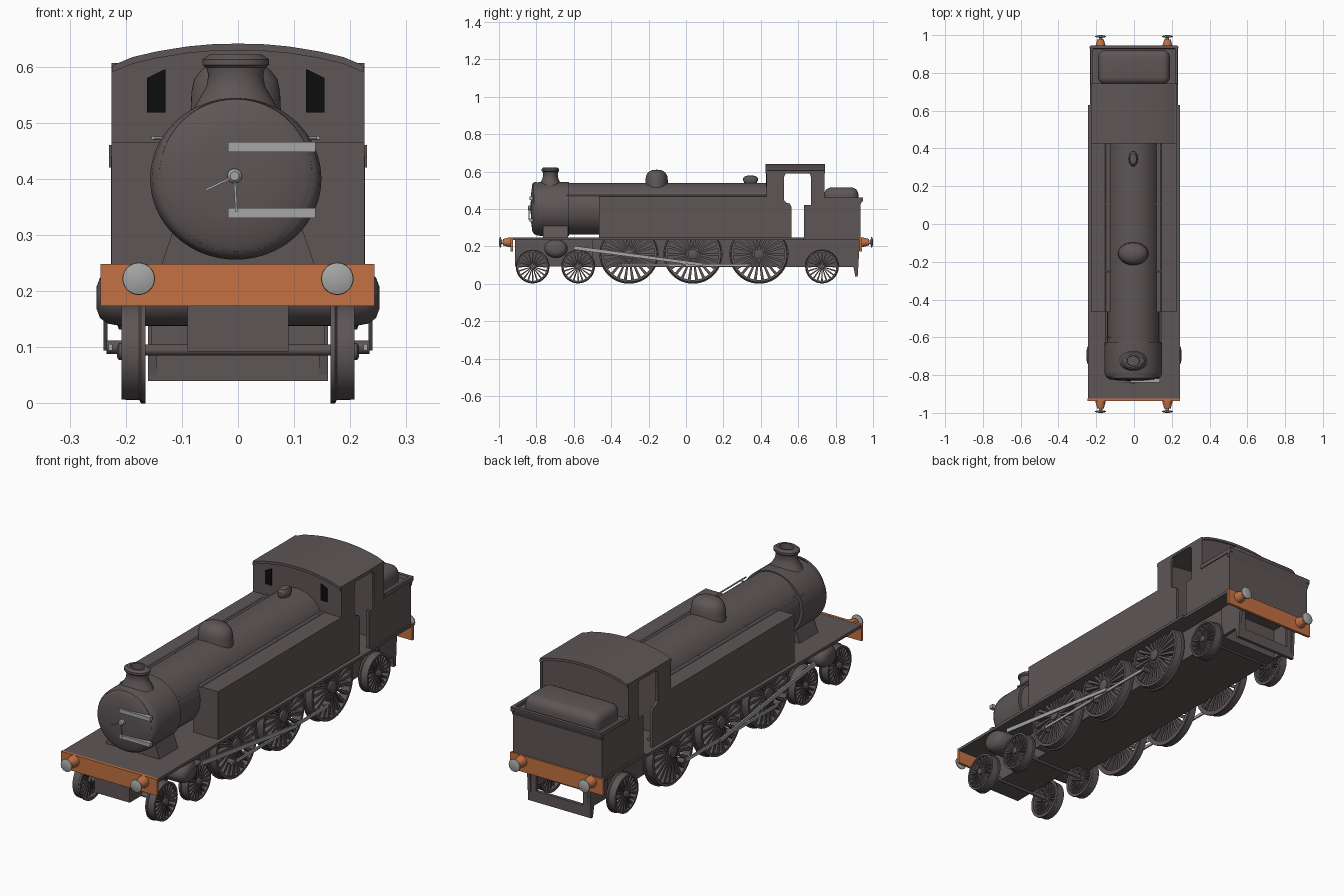
import bpy, bmesh, math
from mathutils import Vector

if "Cube" in bpy.data.objects:
    bpy.data.objects.remove(bpy.data.objects["Cube"])

def material(name, rgb):
    m = bpy.data.materials.new(name)
    m.diffuse_color = (*rgb, 1)
    m.use_nodes = True
    m.node_tree.nodes["Principled BSDF"].inputs["Base Color"].default_value = m.diffuse_color
    return m

BODY = material("dark_warm_grey", (0.112, 0.092, 0.094))
ORANGE = material("beam_orange", (0.55, 0.165, 0.055))
STEEL = material("light_steel", (0.38, 0.38, 0.38))
BLACK = material("window_black", (0.004, 0.004, 0.004))
CX = -0.004  # boiler centre line


def finish(name, bm, mat, angle=35):
    bmesh.ops.remove_doubles(bm, verts=bm.verts, dist=1e-5)
    bmesh.ops.recalc_face_normals(bm, faces=bm.faces)
    me = bpy.data.meshes.new(name)
    bm.to_mesh(me)
    bm.free()
    me.materials.append(mat)
    for p in me.polygons:
        p.use_smooth = True
    me.set_sharp_from_angle(angle=math.radians(angle))
    ob = bpy.data.objects.new(name, me)
    bpy.context.collection.objects.link(ob)
    return ob


def add_prism(bm, pts, axis, a, b):
    def place(p, h):
        return {'X': (h, p[0], p[1]), 'Y': (p[0], h, p[1]), 'Z': (p[0], p[1], h)}[axis]
    lo = [bm.verts.new(place(p, a)) for p in pts]
    hi = [bm.verts.new(place(p, b)) for p in pts]
    bm.faces.new(lo)
    bm.faces.new(hi)
    for i in range(len(pts)):
        j = (i + 1) % len(pts)
        bm.faces.new((lo[i], lo[j], hi[j], hi[i]))


def prism(name, pts, axis, a, b, mat=BODY):
    bm = bmesh.new()
    add_prism(bm, pts, axis, a, b)
    return finish(name, bm, mat)


def box(name, x0, x1, y0, y1, z0, z1, mat=BODY, bevel=0):
    bm = bmesh.new()
    add_prism(bm, [(x0, y0), (x1, y0), (x1, y1), (x0, y1)], 'Z', z0, z1)
    if bevel:
        bmesh.ops.recalc_face_normals(bm, faces=bm.faces)
        bmesh.ops.bevel(bm, geom=bm.edges[:], offset=bevel, segments=5, profile=0.5, affect='EDGES')
    return finish(name, bm, mat)


def add_lathe(bm, prof, axis, c, su=1, sv=1, segs=48, closed=False):
    # revolve (radius, height) points; su, sv stretch the section
    rings = []
    for r, h in prof:
        ring = []
        for i in range(segs):
            t = 2 * math.pi * i / segs
            u, v = r * su * math.cos(t), r * sv * math.sin(t)
            co = {'X': (h, u, v), 'Y': (u, h, v), 'Z': (u, v, h)}[axis]
            ring.append(bm.verts.new(Vector(co) + Vector(c)))
        rings.append(ring)
    n = len(rings)
    for k in range(n if closed else n - 1):
        A, B = rings[k], rings[(k + 1) % n]
        for i in range(segs):
            j = (i + 1) % segs
            bm.faces.new((A[i], A[j], B[j], B[i]))


def lathe(name, prof, axis, c, mat=BODY, su=1, sv=1, segs=48, closed=False):
    bm = bmesh.new()
    add_lathe(bm, prof, axis, c, su, sv, segs, closed)
    return finish(name, bm, mat)


def bar(name, p, q, w0, w1, axis, a, b, mat=STEEL):
    # flat tapered bar between two points
    p, q = Vector(p), Vector(q)
    d = (q - p).normalized()
    n = Vector((-d.y, d.x))
    prism(name, [p + n * w0, p - n * w0, q - n * w1, q + n * w1], axis, a, b, mat)


def wheel(name, s, y, z, r, spokes):
    bm = bmesh.new()
    rim = r * 0.87 if r > 0.12 else r * 0.85
    add_lathe(bm, [(rim, s * .165), (r, s * .165), (r, s * .173), (r * .96, s * .176),
                   (r * .95, s * .208), (rim, s * .208)], 'X', (0, y, z), closed=True)
    h = r * 0.17
    add_lathe(bm, [(0, s * .165), (h, s * .165), (h, s * .212), (h * .6, s * .216), (0, s * .216)],
              'X', (0, y, z), segs=20)
    for i in range(spokes):
        t = 2 * math.pi * i / spokes
        d, n = Vector((math.cos(t), math.sin(t))), Vector((-math.sin(t), math.cos(t)))
        c, w0, w1 = Vector((y, z)), r * .024, r * .05
        pts = [c + d * h * .8 - n * w0, c + d * rim * 1.02 - n * w1,
               c + d * rim * 1.02 + n * w1, c + d * h * .8 + n * w0]
        add_prism(bm, pts, 'X', s * .178, s * .203)
    finish(name, bm, BODY)


# wheels and axles
DRIVERS, CARRIERS = (-.305, .037, .39), (-.82, -.577, .727)
for s, side in ((-1, "left"), (1, "right")):
    for i, y in enumerate(DRIVERS):
        wheel(f"driving_wheel_{side}_{i}", s, y, .158, .158, 22)
    for i, y in enumerate(CARRIERS):
        wheel(f"carrying_wheel_{side}_{i}", s, y, .092, .09, 20)
for i, y in enumerate(DRIVERS + CARRIERS):
    z = .158 if i < 3 else .095
    lathe(f"axle_{i}", [(0, -.17), (.01, -.17), (.01, .17), (0, .17)], 'X', (0, y, z), segs=16)

# frames and footplate
box("footplate", -.243, .243, -.928, .63, .234, .247)
box("rear_footplate", -.232, .232, .63, .932, .234, .247)
box("main_frame", -.155, .155, -.5, .8, .09, .236)
box("front_frame", -.09, .09, -.915, -.5, .092, .236)
for s in (-1, 1):
    prism("rear_frame_plate", [(.8, .09), (.895, .09), (.905, .04), (.918, .04), (.93, .236), (.8, .236)],
          'X', s * .145, s * .16)
    box("rear_guard_post", s * .12, s * .16, .905, .918, .04, .236)
box("rear_guard_bar", -.16, .16, .903, .918, .04, .09)

# cylinder barrel across the frames
lathe("cylinders", [(0, -.252), (.02, -.252), (.036, -.246), (.046, -.232), (.05, -.21), (.05, .21),
                    (.046, .232), (.036, .246), (.02, .252), (0, .252)], 'X', (0, -.695, .188), su=1.25)

# rods
for s, side in ((-1, "left"), (1, "right")):
    bar("connecting_rod_" + side, (-.6, .193), (.09, .102), .010, .008, 'X', s * .233, s * .240)
    bar("coupling_rod_" + side, (-.37, .1), (.34, .1), .006, .007, 'X', s * .224, s * .231)
    for y in DRIVERS:
        lathe("crank_pin", [(0, s * .2), (.012, s * .2), (.012, s * .234), (0, s * .234)],
              'X', (0, y - .05, .1), segs=16)

# boiler, smokebox and saddle
lathe("boiler", [(0, -.64), (.138, -.64), (.138, .435), (0, .435)], 'Y', (CX, 0, .402), segs=64)
lathe("smokebox", [(0, -.818), (.122, -.818), (.134, -.812), (.141, -.8), (.144, -.78), (.144, -.625), (0, -.625)],
      'Y', (CX, 0, .4), su=1.06, segs=64)
lathe("smokebox_door", [(.138, -.80), (.136, -.815), (.125, -.822), (.07, -.829), (0, -.831)],
      'Y', (CX, 0, .406), segs=64)
prism("saddle", [(-.137, .245), (.137, .245), (.115, .31), (-.115, .31)], 'Y', -.765, -.63)
for z in (.339, .457):
    box("hinge_strap", -.018, .138, -.838, -.818, z - .009, z + .009, STEEL)
lathe("door_knob", [(0, -.846), (.008, -.846), (.013, -.84), (.013, -.826), (0, -.826)], 'Y', (-.006, 0, .405), STEEL, segs=20)
bar("door_handle_long", (-.006, .405), (-.058, .38), .002, .002, 'Y', -.842, -.838)
bar("door_handle_short", (-.006, .405), (-.003, .342), .002, .002, 'Y', -.842, -.838)

# boiler mountings
lathe("chimney", [(.075, .525), (.062, .548), (.052, .565), (.049, .585), (.052, .598), (.059, .603),
                  (.059, .613), (.046, .622), (.034, .622), (.032, .56), (0, .56)], 'Z', (CX, -.725, 0), sv=.8)
lathe("dome", [(.082, .48), (.079, .555), (.074, .578), (.06, .596), (.035, .607), (0, .61)],
      'Z', (CX, -.157, 0), sv=.76)
lathe("safety_valve", [(.034, .51), (.034, .543), (.04, .552), (.039, .565), (.028, .576), (0, .58)],
      'Z', (CX, .345, 0), su=.6, segs=32)

# boiler handrails with stanchions
for s, side in ((-1, "left"), (1, "right")):
    x = CX + s * .147
    lathe("handrail_" + side, [(0, -.64), (.0035, -.64), (.0035, .43), (0, .43)], 'Y', (x, 0, .473), STEEL, segs=10)
    for y in (-.6, -.25, .1, .4):
        lathe("handrail_stanchion", [(.003, CX + s * .11), (.003, x)], 'X', (0, y, .472), STEEL, segs=8)

# side tanks
for s, side in ((-1, "left"), (1, "right")):
    box("side_tank_" + side, s * .10, s * .225, -.465, .435, .245, .466)

# cab: side sheets with keyhole doorways, end walls, arched roof
SIDE = [(.43, .245), (.565, .245), (.565, .41), (.555, .428), (.535, .434), (.525, .445), (.525, .572),
        (.532, .588), (.548, .595), (.645, .595), (.661, .588), (.668, .572), (.668, .422), (.63, .42),
        (.63, .245), (.74, .245), (.74, .606), (.43, .606)]
ARCH = [(.224, .602), (.188, .617), (.145, .627), (.09, .636), (.045, .640), (0, .641)]
ARCH = ARCH + [(-x, z) for x, z in ARCH[-2::-1]]
for s, side in ((-1, "left"), (1, "right")):
    prism("cab_side_" + side, SIDE, 'X', s * .213, s * .225)
for name, y in (("cab_front", .43), ("cab_back", .728)):
    prism(name, [(-.22, .245), (.22, .245)] + [(x * .98, z - .004) for x, z in ARCH], 'Y', y, y + .01)
prism("cab_roof", ARCH + [(x, z - .012) for x, z in ARCH[::-1]], 'Y', .425, .743)
for s, side in ((-1, "left"), (1, "right")):
    o, i = CX + s * .158, CX + s * .125
    pane = [(o, .518), (i, .518), (i, .596), (o, .580)]
    prism("cab_window_" + side, pane, 'Y', .427, .431, BLACK)

# bunker with rim and coal
box("bunker", -.226, .226, .735, .932, .245, .445)
for s in (-1, 1):
    box("bunker_side_rim", s * .216, s * .23, .735, .945, .44, .46)
prism("bunker_back_rim", [(.922, .42), (.932, .42), (.946, .452), (.946, .46), (.93, .46)], 'X', -.23, .23)
box("coal_load", -.19, .19, .738, .922, .40, .515, BODY, .04)

# buffer beams and buffers
box("front_beam", -.245, .243, -.937, -.925, .173, .248, ORANGE)
box("rear_beam", -.236, .236, .928, .940, .173, .248, ORANGE)
for e, end in ((-1, "front"), (1, "rear")):
    for s in (-1, 1):
        c = (s * .177, 0, .222)
        lathe(end + "_buffer_housing", [(.026, e * .93), (.026, e * .945), (.017, e * .978), (0, e * .978)],
              'Y', c, ORANGE, segs=28)
        lathe(end + "_buffer_head", [(0, e * .975), (.009, e * .975), (.009, e * .986), (.029, e * .99),
                                     (.028, e * .995), (.016, e * .999), (0, e)], 'Y', c, STEEL, segs=28)
